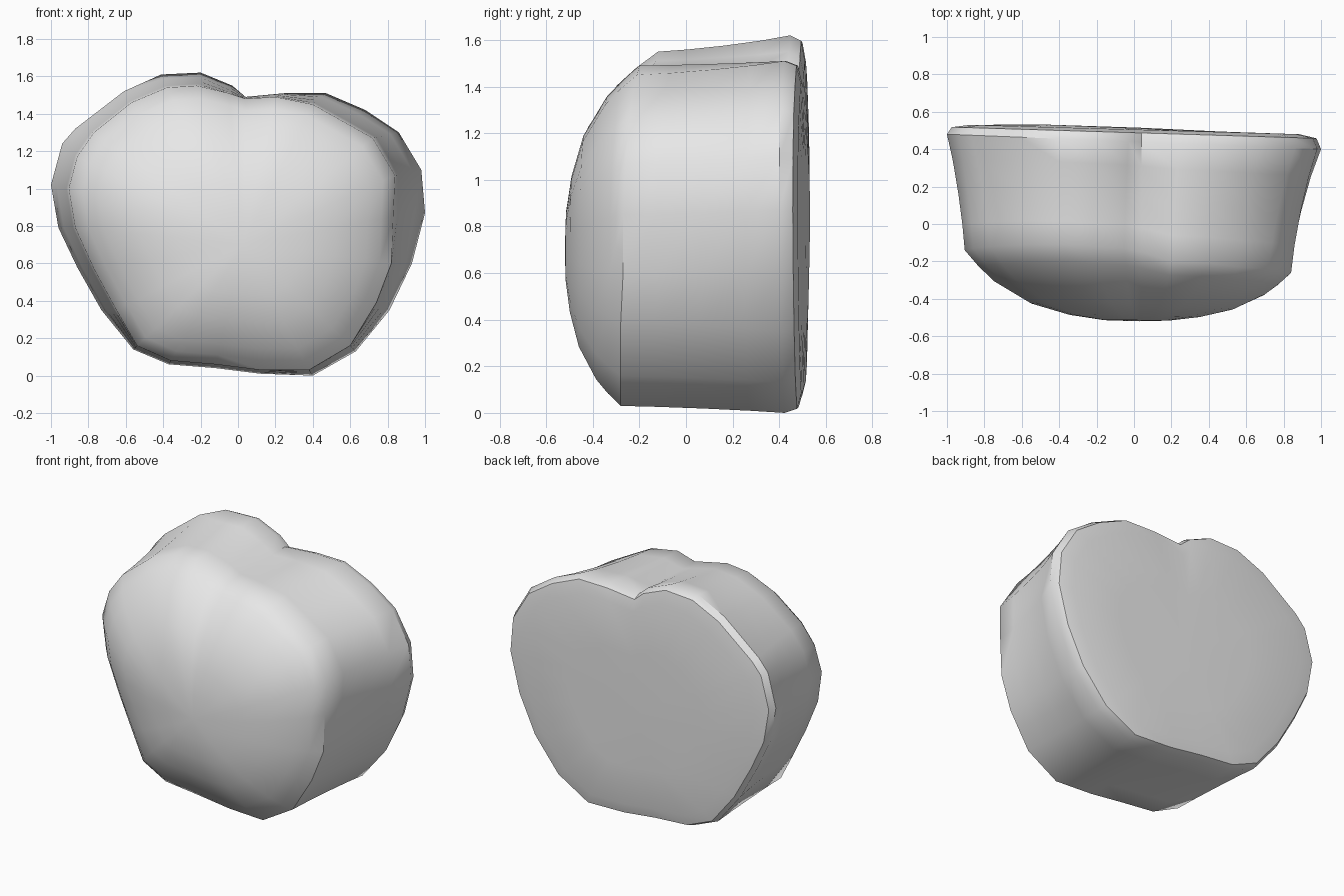
import bpy, bmesh, math

# Outline stations, clockwise from the top notch:
# back rim x, z, then front rim x, z, y
STATIONS = [
    (0.04, 1.49, 0.04, 1.48, -0.15), (0.25, 1.51, 0.20, 1.49, -0.20),
    (0.47, 1.51, 0.40, 1.45, -0.21), (0.68, 1.42, 0.56, 1.36, -0.23),
    (0.86, 1.30, 0.72, 1.27, -0.24), (0.98, 1.10, 0.84, 1.07, -0.26),
    (1.00, 0.87, 0.83, 0.85, -0.27), (0.93, 0.60, 0.82, 0.60, -0.27),
    (0.81, 0.35, 0.74, 0.39, -0.28), (0.63, 0.13, 0.60, 0.16, -0.28),
    (0.40, 0.00, 0.38, 0.03, -0.28), (0.12, 0.01, 0.12, 0.03, -0.26),
    (-0.12, 0.04, -0.12, 0.06, -0.26), (-0.37, 0.06, -0.36, 0.08, -0.25),
    (-0.56, 0.14, -0.54, 0.16, -0.23), (-0.73, 0.35, -0.65, 0.35, -0.20),
    (-0.86, 0.58, -0.77, 0.57, -0.17), (-0.96, 0.79, -0.87, 0.79, -0.15),
    (-1.00, 1.02, -0.905, 1.00, -0.14), (-0.94, 1.24, -0.86, 1.17, -0.13),
    (-0.87, 1.32, -0.77, 1.30, -0.12), (-0.61, 1.52, -0.57, 1.46, -0.11),
    (-0.41, 1.61, -0.38, 1.54, -0.11), (-0.20, 1.62, -0.22, 1.55, -0.12),
    (-0.03, 1.55, -0.05, 1.51, -0.13),
]
CX, CZ, FRONT, BACK = 0.03, 0.70, -0.52, 0.515


def mix(a, b, t):
    return a + (b - a) * t


def back_ring(scale, y, tilt):
    # flat-ish back outline, shrunk toward the centre
    return [(mix(CX, s[0], scale), y - tilt * s[0], mix(CZ, s[1], scale)) for s in STATIONS]


def side_ring(t, w):
    # outline part way from back rim (t=0) to front rim (t=1)
    return [(mix(s[0], s[2], w), mix(0.44 - 0.04 * s[0], s[4], t), mix(s[1], s[3], w))
            for s in STATIONS]


def dome_ring(scale, bulge):
    # front rim shrunk toward the centre and pushed forward
    return [(mix(CX, s[2], scale), mix(s[4], FRONT, bulge), mix(CZ, s[3], scale))
            for s in STATIONS]


rings = [back_ring(0.50, 0.512, 0.02), back_ring(0.88, 0.505, 0.025),
         back_ring(0.975, 0.488, 0.03),
         side_ring(0, 0), side_ring(0.22, 0.32), side_ring(0.5, 0.63),
         side_ring(0.78, 0.87), side_ring(1, 1),
         dome_ring(0.92, 0.23), dome_ring(0.83, 0.44), dome_ring(0.62, 0.75),
         dome_ring(0.40, 0.91), dome_ring(0.20, 0.985)]

# Body: loft the rings and close both ends with a centre point
bm = bmesh.new()
loops = [[bm.verts.new(p) for p in ring] for ring in rings]
n = len(STATIONS)
for a, b in zip(loops, loops[1:]):
    for i in range(n):
        j = (i + 1) % n
        bm.faces.new((a[i], a[j], b[j], b[i]))
for loop, y in ((loops[0], BACK), (loops[-1], FRONT)):
    tip = bm.verts.new((CX, y, CZ))
    for i in range(n):
        bm.faces.new((loop[i], loop[(i + 1) % n], tip))
bmesh.ops.recalc_face_normals(bm, faces=bm.faces)

mesh = bpy.data.meshes.new("rounded_body")
bm.to_mesh(mesh)
bm.free()
body = bpy.data.objects.new("rounded_body", mesh)
bpy.context.collection.objects.link(body)

grey = bpy.data.materials.new("light_grey")
grey.diffuse_color = (0.8, 0.8, 0.8, 1)
mesh.materials.append(grey)

bpy.context.view_layer.objects.active = body
body.select_set(True)
bpy.ops.object.shade_smooth_by_angle(angle=math.radians(40))
